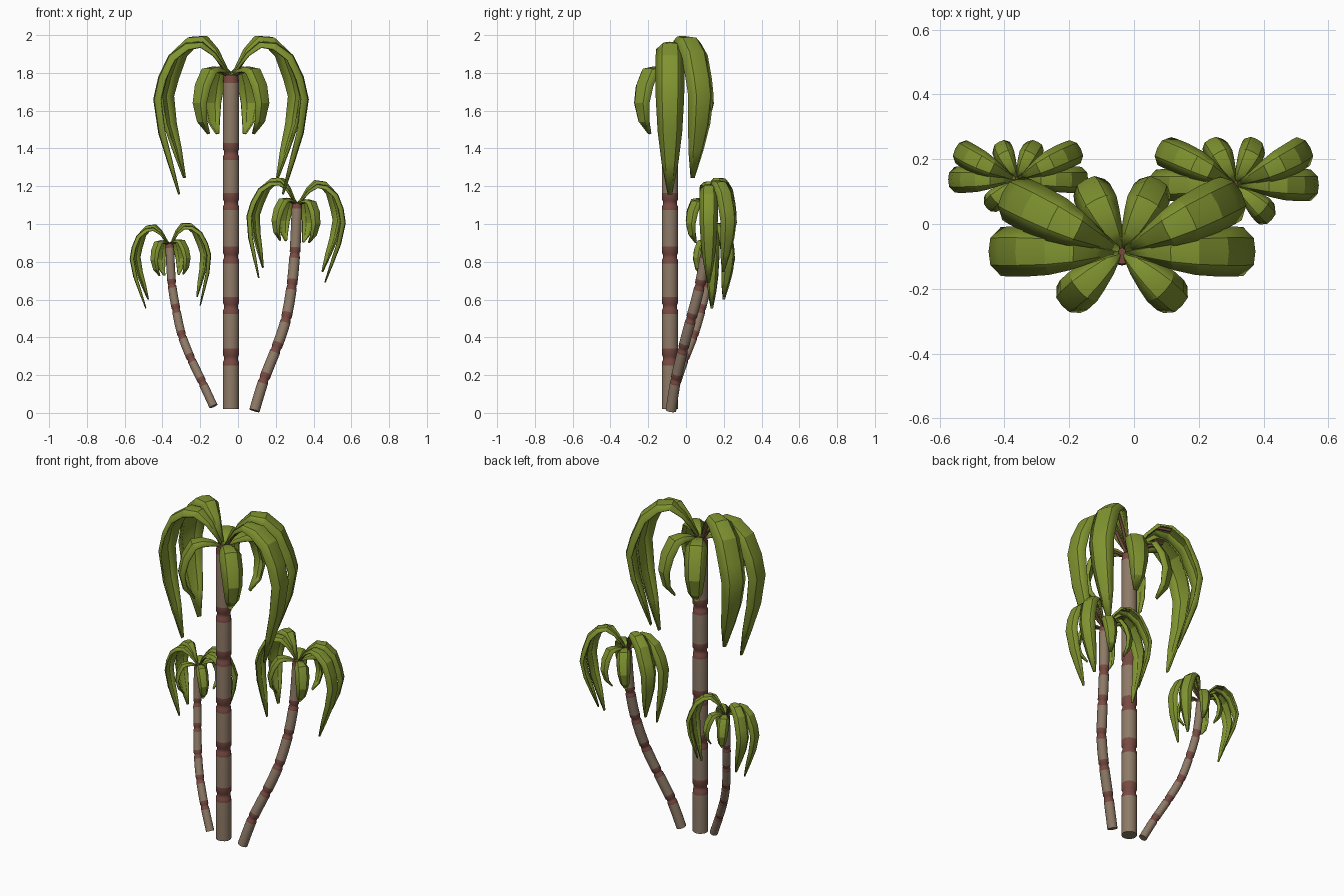
import bpy, math
from mathutils import Vector, Matrix

if "Cube" in bpy.data.objects:
    bpy.data.objects.remove(bpy.data.objects["Cube"])


def material(name, rgb):
    m = bpy.data.materials.new(name)
    m.diffuse_color = (*rgb, 1)
    m.use_nodes = True
    m.node_tree.nodes["Principled BSDF"].inputs["Base Color"].default_value = m.diffuse_color
    return m


GREEN = material("leaf green", (0.215, 0.295, 0.03))
TAN = material("trunk tan", (0.27, 0.195, 0.135))
RED = material("ring red brown", (0.19, 0.07, 0.055))


def make_object(name, verts, faces, mats, indices=None, angle=35):
    me = bpy.data.meshes.new(name)
    me.from_pydata(verts, [], faces)
    for m in mats:
        me.materials.append(m)
    if indices:
        me.polygons.foreach_set("material_index", indices)
    ob = bpy.data.objects.new(name, me)
    bpy.context.collection.objects.link(ob)
    bpy.ops.object.select_all(action='DESELECT')
    bpy.context.view_layer.objects.active = ob
    ob.select_set(True)
    bpy.ops.object.shade_smooth_by_angle(angle=math.radians(angle))
    return ob


def smooth_path(pts, n=12):
    """Catmull-Rom samples through the points."""
    p = [Vector(q) for q in pts]
    p = [2 * p[0] - p[1]] + p + [2 * p[-1] - p[-2]]
    out = []
    for i in range(1, len(p) - 2):
        a, b, c, d = p[i - 1:i + 3]
        for k in range(n):
            t = k / n
            out.append(0.5 * (2 * b + (c - a) * t + (2 * a - 5 * b + 4 * c - d) * t * t
                              + (3 * b - a - 3 * c + d) * t ** 3))
    return out + [p[-2]]


def trunk(name, pts, radius, sides=16):
    path = smooth_path(pts)
    acc = [0]
    for a, b in zip(path, path[1:]):
        acc.append(acc[-1] + (b - a).length)

    def at(f):
        s = f * acc[-1]
        i = next((k for k in range(len(path) - 2) if acc[k + 1] >= s), len(path) - 2)
        d = path[i + 1] - path[i]
        return path[i] + d * ((s - acc[i]) / d.length), d.normalized()

    # ring list: fraction along the trunk, radius factor, colour above the ring
    rings = [(0, 1, 0)]
    for c in (0.155, 0.31, 0.46, 0.62, 0.77):
        rings += [(c - 0.085, 1, 0), (c - 0.025, 1, 1), (c - 0.014, 0.98, 1),
                  (c - 0.009, 0.87, 1), (c + 0.002, 0.87, 1), (c + 0.007, 1, 1), (c + 0.026, 1, 0)]
    rings += [(0.88, 1, 0), (0.975, 1, 1), (1, 0.9, 1)]
    verts, faces, idx = [], [], []
    for k, (f, s, col) in enumerate(rings):
        p, t = at(f)
        u = Vector((0, 1, 0)).cross(t).normalized()
        v = t.cross(u)
        for j in range(sides):
            a = 2 * math.pi * j / sides
            verts.append(p + radius * s * (u * math.cos(a) + v * math.sin(a)))
        if k:
            b = (k - 1) * sides
            for j in range(sides):
                n = (j + 1) % sides
                faces.append((b + j, b + n, b + sides + n, b + sides + j))
                idx.append(rings[k - 1][2])
    faces += [tuple(reversed(range(sides))), tuple(range(len(verts) - sides, len(verts)))]
    make_object(name, verts, faces, [TAN, RED], idx + [0, 1])


# frond profiles: distance out, height above crown, full width
LONG = [(0.01, 0.02, 0.02), (0.08, 0.125, 0.07), (0.15, 0.185, 0.115), (0.24, 0.18, 0.145),
        (0.33, 0.115, 0.155), (0.385, 0.0, 0.155), (0.412, -0.12, 0.15),
        (0.385, -0.30, 0.13), (0.335, -0.46, 0.09), (0.28, -0.625, 0.025)]
SHORT = [(0.01, 0.01, 0.02), (0.06, 0.04, 0.07), (0.12, 0.055, 0.105), (0.18, 0.045, 0.125),
         (0.23, -0.04, 0.125), (0.25, -0.14, 0.11), (0.225, -0.24, 0.08), (0.165, -0.305, 0.025)]
SECTION = [(-1, -0.5), (-0.55, -0.07), (0, 0), (0.55, -0.07), (1, -0.5)]


def frond(name, profile, heading, mat, scale, up=1, down=1):
    pts = [Vector((r, 0, z * (up if z > 0 else down))) for r, z, w in profile]
    spin = mat @ Matrix.Rotation(math.radians(heading), 4, 'Z')
    verts, faces, rib = [], [], []
    for k, p in enumerate(pts):
        t = (pts[min(k + 1, len(pts) - 1)] - pts[max(k - 1, 0)]).normalized()
        nrm = Vector((-t.z, 0, t.x))
        half = profile[k][2] / 2
        verts += [spin @ (p + Vector((0, a * half, 0)) + nrm * b * half) for a, b in SECTION]
        if k < 4:
            rib.append(spin @ (p - nrm * 0.012))
    n = len(SECTION)
    for k in range(len(pts) - 1):
        for j in range(n - 1):
            a = k * n + j
            faces.append((a, a + n, a + n + 1, a + 1))
    ob = make_object(name, verts, faces, [GREEN], angle=25)
    s = ob.modifiers.new("thickness", 'SOLIDIFY')
    s.thickness, s.offset = 0.008 * scale, -1
    # red-brown stalk under the root of the leaf
    cu = bpy.data.curves.new(name + "_stalk", 'CURVE')
    cu.dimensions, cu.bevel_depth, cu.bevel_resolution = '3D', 0.009 * scale, 1
    cu.use_fill_caps = True
    sp = cu.splines.new('POLY')
    sp.points.add(len(rib) - 1)
    for q, c in zip(sp.points, rib):
        q.co = (*c, 1)
    cu.materials.append(RED)
    bpy.context.collection.objects.link(bpy.data.objects.new(name + "_stalk", cu))


def crown(name, centre, scale, tilt):
    mat = (Matrix.Translation(centre) @ Matrix.Rotation(math.radians(tilt), 4, 'Y')
           @ Matrix.Scale(scale, 4))
    for side in ("right", "left"):
        def head(a):
            return a if side == "right" else 180 - a
        frond(f"{name}_side_frond_{side}", LONG, head(0), mat, scale)
        frond(f"{name}_rear_side_frond_{side}", LONG, head(26), mat, scale, 1.17, 0.86)
        frond(f"{name}_back_frond_{side}", SHORT, head(63), mat, scale)
        frond(f"{name}_front_frond_{side}", SHORT, head(-42), mat, scale)


# tall middle palm
trunk("middle_trunk", [(-0.037, -0.085, 0.02), (-0.037, -0.085, 0.9), (-0.037, -0.085, 1.79)], 0.043)
crown("middle", (-0.037, -0.085, 1.78), 1.0, 0)

# curved right palm
trunk("right_trunk", [(0.087, -0.08, 0.012), (0.135, -0.055, 0.17), (0.20, -0.016, 0.335),
                      (0.25, 0.022, 0.48), (0.283, 0.07, 0.66), (0.302, 0.105, 0.86),
                      (0.313, 0.12, 1.11)], 0.028)
crown("right", (0.313, 0.12, 1.10), 0.64, 4)

# curved left palm
trunk("left_trunk", [(-0.13, -0.08, 0.035), (-0.188, -0.05, 0.16), (-0.25, -0.005, 0.29),
                     (-0.30, 0.045, 0.42), (-0.33, 0.085, 0.56), (-0.352, 0.115, 0.70),
                     (-0.362, 0.137, 0.895)], 0.0228)
crown("left", (-0.361, 0.137, 0.888), 0.525, -3)
